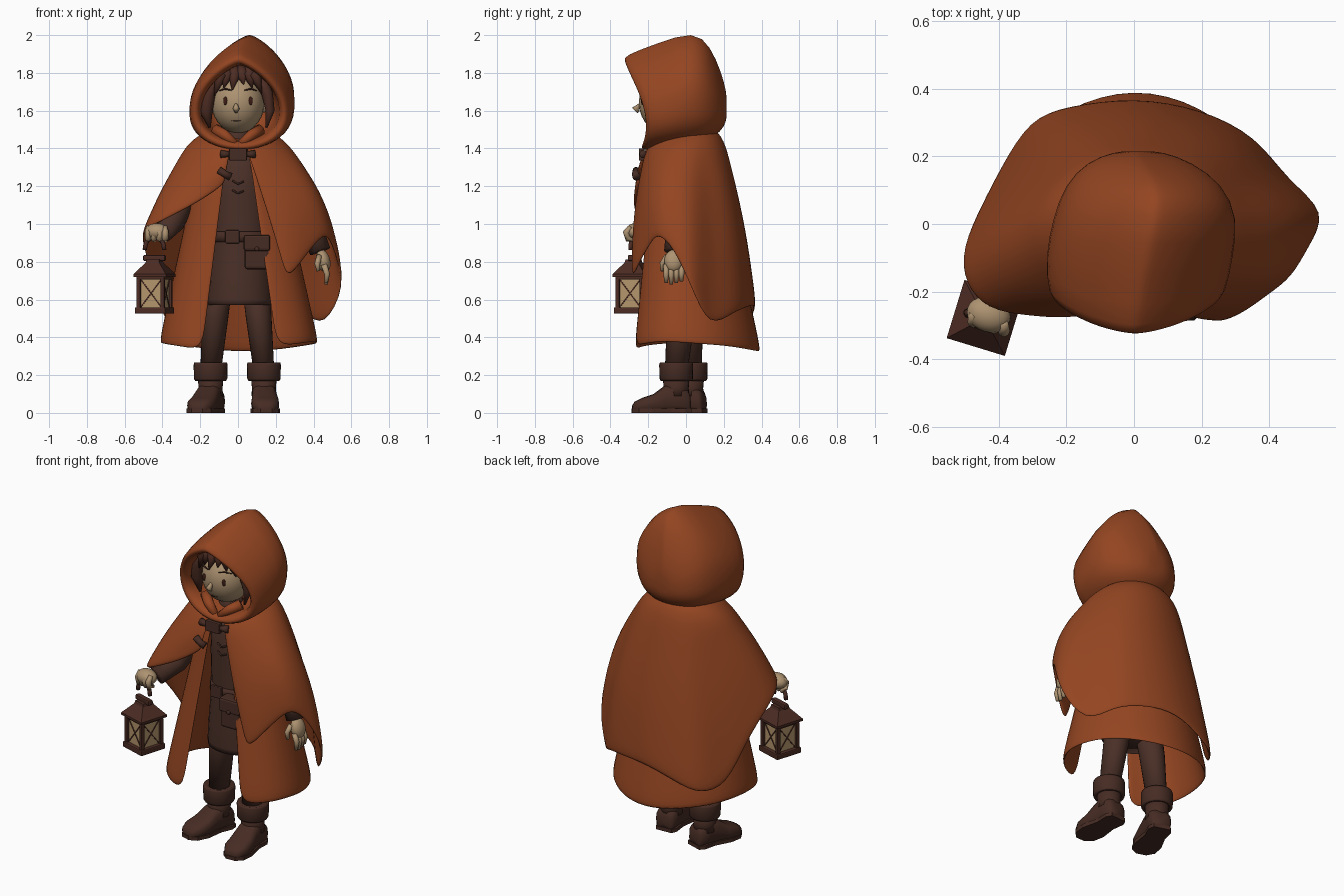
import bpy, bmesh, math
from mathutils import Vector, Matrix, Euler

def material(name, rgb):
    m = bpy.data.materials.new(name)
    m.diffuse_color = (*rgb, 1)
    return m

CLOTH = material("rust orange cloth", (0.295, 0.060, 0.0155))
BROWN = material("dark brown clothes", (0.068, 0.029, 0.020))
LEATHER = material("brown leather", (0.062, 0.025, 0.017))
HAIR = material("hair brown", (0.075, 0.026, 0.017))
SKIN = material("skin", (0.42, 0.29, 0.165))
METAL = material("lantern metal", (0.072, 0.025, 0.017))
GLASS = material("lantern glass", (0.45, 0.30, 0.15))
INK = material("eye dark", (0.05, 0.012, 0.008))

def finish(name, bm, mat, smooth=True, subsurf=0, thick=0, bevel=0):
    bmesh.ops.recalc_face_normals(bm, faces=bm.faces)
    me = bpy.data.meshes.new(name)
    bm.to_mesh(me)
    bm.free()
    me.materials.append(mat)
    for p in me.polygons:
        p.use_smooth = smooth
    ob = bpy.data.objects.new(name, me)
    bpy.context.collection.objects.link(ob)
    if thick:
        s = ob.modifiers.new("thickness", 'SOLIDIFY')
        s.thickness, s.offset = thick, 0
    if bevel:
        b = ob.modifiers.new("bevel", 'BEVEL')
        b.width, b.segments = bevel, 2
    if subsurf:
        s = ob.modifiers.new("subdivide", 'SUBSURF')
        s.levels = s.render_levels = subsurf
    return ob

def loft(name, rings, mat, closed=True, caps=True, **kw):
    bm = bmesh.new()
    vs = [[bm.verts.new(p) for p in r] for r in rings]
    n = len(vs[0])
    for a, b in zip(vs, vs[1:]):
        for i in range(n if closed else n - 1):
            j = (i + 1) % n
            bm.faces.new((a[i], a[j], b[j], b[i]))
    if caps:
        for r in (vs[0], vs[-1]):
            c = bm.verts.new(sum((v.co for v in r), Vector()) / n)
            for i in range(n):
                bm.faces.new((r[i], r[(i + 1) % n], c))
    return finish(name, bm, mat, **kw)

def tube(name, pts, radii, mat, M=Matrix(), n=12, **kw):
    pts = [Vector(p) for p in pts]
    rings = []
    for i, p in enumerate(pts):
        t = (pts[min(i + 1, len(pts) - 1)] - pts[max(i - 1, 0)]).normalized()
        u = t.cross(Vector((0, 1, 0.01)) if abs(t.y) < 0.9 else Vector((1, 0, 0))).normalized()
        v = t.cross(u)
        rings.append([M @ (p + radii[i] * (math.cos(a) * u + math.sin(a) * v))
                      for a in (math.tau * k / n for k in range(n))])
    return loft(name, rings, mat, **kw)

def ellipse_stack(name, rows, mat, n=24, **kw):
    # rows of (x, y, z, rx, ry)
    return loft(name, [[(x + rx * math.cos(math.tau * k / n), y + ry * math.sin(math.tau * k / n), z)
                        for k in range(n)] for x, y, z, rx, ry in rows], mat, **kw)

def ball(name, loc, size, mat, rot=(0, 0, 0)):
    bm = bmesh.new()
    M = Matrix.Translation(loc) @ Euler(rot).to_matrix().to_4x4() @ Matrix.Diagonal((*size, 1))
    bmesh.ops.create_uvsphere(bm, u_segments=24, v_segments=14, radius=1, matrix=M)
    return finish(name, bm, mat)

def box(name, loc, size, mat, rot=(0, 0, 0), M=Matrix(), bevel=0.006):
    bm = bmesh.new()
    T = M @ Matrix.Translation(loc) @ Euler(rot).to_matrix().to_4x4() @ Matrix.Diagonal((*size, 1))
    bmesh.ops.create_cube(bm, size=1, matrix=T)
    return finish(name, bm, mat, smooth=False, bevel=bevel)

# Draped cloth: one column per hem point, swept from the neck over the shoulder
def drape(name, hem, rx, ry, top, a0, a1, bulge, side):
    cols = []
    for i, h in enumerate(hem):
        a = math.radians(a0 + (a1 - a0) * i / (len(hem) - 1))
        c, s = math.cos(a), math.sin(a)
        sh = Vector((rx * c, ry * s - 0.01, top + 0.03 * s))
        col = [Vector((0.65 * rx * c, 0.72 * ry * s - 0.01, top + 0.06 + 0.02 * s)), sh]
        for k in range(1, 7):
            t = k / 6
            b = (bulge + side * max(0, c)) * math.sin(math.pi * t)
            p = sh.lerp(Vector(h), t) + b * Vector((c, s, 0))
            col.append(p + 0.006 * t * math.sin(9 * a) * Vector((c, s, 0)))
        cols.append(col)
    return loft(name, cols, CLOTH, closed=False, caps=False, thick=0.022, subsurf=2)

drape("upper_cape", [
    (-0.07, -0.25, 1.21), (-0.20, -0.27, 1.12), (-0.32, -0.27, 1.06), (-0.43, -0.25, 1.00),
    (-0.505, -0.18, 0.97), (-0.505, -0.08, 0.90), (-0.45, 0.06, 0.71), (-0.39, 0.16, 0.46),
    (-0.31, 0.31, 0.445), (-0.20, 0.345, 0.49), (0.0, 0.37, 0.57), (0.20, 0.34, 0.56),
    (0.36, 0.25, 0.53), (0.455, 0.125, 0.435), (0.57, 0.03, 0.66), (0.515, -0.07, 0.88),
    (0.46, -0.15, 0.955), (0.40, -0.20, 0.88), (0.33, -0.25, 0.79), (0.26, -0.285, 0.70)],
    0.262, 0.205, 1.42, -98, -440, 0.015, 0.04)
drape("long_cloak", [
    (-0.185, -0.265, 0.325), (-0.30, -0.25, 0.345), (-0.405, -0.14, 0.36), (-0.41, 0.05, 0.37),
    (-0.36, 0.22, 0.36), (-0.20, 0.35, 0.335), (0, 0.40, 0.315), (0.20, 0.355, 0.325),
    (0.36, 0.22, 0.35), (0.42, 0.05, 0.36), (0.415, -0.12, 0.375), (0.33, -0.23, 0.36),
    (0.20, -0.265, 0.345)], 0.20, 0.17, 1.36, -108, -432, 0, 0)

# Hood: pointed egg rings, from the inside lining over the rim to the back
def hood_ring(cx, yt, zt, yb, zb, w, bend=0, e=0.75, n=28):
    out = []
    for k in range(n):
        a = math.tau * k / n
        c = math.cos(a)
        c = c if c > 0 else -abs(c) ** e
        f = (c + 1) / 2
        u = math.sin(a) * math.sqrt(abs(math.sin(a / 2))) / 0.86
        out.append((w * u + cx * f + 0.012, yb + (yt - yb) * f + bend * u * u, zb + (zt - zb) * f))
    return out

loft("hood", [hood_ring(*r) for r in (
    (0, 0.10, 1.80, 0.08, 1.50, 0.16), (0, -0.09, 1.85, -0.05, 1.46, 0.20, 0.03),
    (0, -0.30, 1.835, -0.215, 1.44, 0.205, 0.05, 0.95), (-0.01, -0.33, 1.865, -0.24, 1.41, 0.235, 0.05, 0.95),
    (-0.01, -0.325, 1.895, -0.23, 1.385, 0.265, 0.06, 0.9), (0.01, -0.16, 1.955, -0.12, 1.40, 0.28, 0.04),
    (0.06, 0.045, 2.03, 0.0, 1.405, 0.275), (0.045, 0.13, 1.94, 0.11, 1.43, 0.235),
    (0.01, 0.185, 1.81, 0.185, 1.49, 0.155), (0.0, 0.215, 1.70, 0.215, 1.54, 0.07))],
    CLOTH, subsurf=1)

# Head, face and hair
ball("head", (0, -0.10, 1.64), (0.14, 0.15, 0.16), SKIN)
ball("hair_cap", (0, -0.055, 1.68), (0.16, 0.16, 0.155), HAIR)
tube("nose", [(-0.01, -0.235, 1.64), (-0.01, -0.268, 1.61), (-0.01, -0.25, 1.592)], [0.006, 0.018, 0.008], SKIN)
tube("mouth", [(-0.035, -0.214, 1.548), (-0.01, -0.221, 1.545), (0.015, -0.219, 1.548)], [0.002] * 3, LEATHER, n=6)
for s in (-1, 1):
    ball("eye", (s * 0.067, -0.232, 1.652), (0.011, 0.006, 0.022), INK)
    tube("eyebrow", [(s * 0.035, -0.238, 1.708), (s * 0.07, -0.228, 1.716), (s * 0.10, -0.20, 1.705)],
         [0.003, 0.005, 0.002], HAIR, n=6)
    ball("ear", (s * 0.138, -0.10, 1.63), (0.018, 0.028, 0.04), SKIN)
    tube("side_lock", [(s * 0.11, -0.15, 1.79), (s * 0.155, -0.16, 1.69), (s * 0.17, -0.15, 1.60),
                       (s * 0.15, -0.15, 1.51)], [0.03, 0.038 if s < 0 else 0.03, 0.036 if s < 0 else 0.024, 0.006], HAIR)
for x0, x1, z in ((-0.09, -0.125, 1.68), (-0.06, -0.075, 1.72), (-0.02, -0.03, 1.71),
                  (0.02, 0.03, 1.74), (0.06, 0.075, 1.72), (0.09, 0.125, 1.69)):
    tube("hair_bang", [(x0 * 0.8, -0.16, 1.83), (x0, -0.215, 1.79), (x1, -0.252 + abs(x1) * 0.45, z)],
         [0.03, 0.034, 0.003], HAIR, n=8)

# Tunic, neck, belt, pouch
ellipse_stack("tunic", [(0.01, -0.02, z, rx, ry) for z, rx, ry in (
    (0.57, 0.172, 0.145), (0.60, 0.174, 0.147), (0.75, 0.165, 0.14), (0.93, 0.15, 0.13),
    (1.15, 0.155, 0.135), (1.30, 0.15, 0.13), (1.40, 0.08, 0.08))], BROWN)
ellipse_stack("neck_collar", [(0, -0.06, 1.36, 0.08, 0.08), (0, -0.07, 1.52, 0.06, 0.06)], BROWN)
for s in (-1, 1):
    tube("hood_fold_under_chin", [(s * 0.12, -0.14, 1.50), (s * 0.07, -0.18, 1.47), (s * 0.015, -0.20, 1.425)],
         [0.03, 0.028, 0.02], CLOTH)
ellipse_stack("belt", [(0.01, -0.02, 0.905, 0.16, 0.14), (0.01, -0.02, 0.96, 0.158, 0.14)], LEATHER)
box("buckle", (-0.03, -0.162, 0.932), (0.075, 0.02, 0.07), LEATHER)
box("pouch", (0.10, -0.185, 0.84), (0.13, 0.075, 0.16), LEATHER, bevel=0.015)
box("pouch_flap", (0.10, -0.19, 0.90), (0.14, 0.085, 0.085), LEATHER, bevel=0.012)
ball("pouch_button", (0.10, -0.235, 0.868), (0.012, 0.008, 0.012), LEATHER)
for z in (1.22, 1.17):
    tube("tunic_lacing", [(-0.03, -0.155, z + 0.01), (0, -0.16, z - 0.008), (0.03, -0.155, z + 0.005)],
         [0.005] * 3, LEATHER, n=6)

# Cape clasp and toggle
box("clasp_plate", (0, -0.235, 1.368), (0.095, 0.03, 0.065), LEATHER)
for s in (-1, 1):
    tube("clasp_toggle", [(s * 0.045, -0.235, 1.37), (s * 0.09, -0.225, 1.37)], [0.014, 0.022], LEATHER)
tube("lower_toggle", [(-0.10, -0.262, 1.285), (-0.07, -0.268, 1.265), (-0.04, -0.262, 1.25)], [0.02, 0.018, 0.022], LEATHER)

# Legs and boots
for s, x, yc, leg_x, turn in ((-1, -0.145, 0.025, -0.12, -18), (1, 0.137, -0.052, 0.11, 3)):
    ellipse_stack("leg", [(leg_x * 0.85, -0.01, 0.70, 0.075, 0.08), (leg_x, yc * 0.5, 0.50, 0.068, 0.075),
                          (x, yc, 0.22, 0.055, 0.06)], BROWN)
    M = Matrix.Translation((x, yc, 0)) @ Matrix.Rotation(math.radians(turn), 4, 'Z')
    foot = []
    for y, w, h in ((0.075, 0.045, 0.09), (0.062, 0.06, 0.12), (0.0, 0.064, 0.17), (-0.06, 0.066, 0.145),
                    (-0.12, 0.074, 0.10), (-0.18, 0.072, 0.08), (-0.22, 0.05, 0.06), (-0.232, 0.03, 0.04)):
        foot.append([M @ Vector((w * math.copysign(abs(math.cos(a)) ** 0.7, math.cos(a)), y,
                                 max(0.006, h / 2 + h / 2 * math.copysign(abs(math.sin(a)) ** 0.7, math.sin(a)))))
                     for a in (math.tau * k / 16 for k in range(16))])
    loft("boot_foot", foot, LEATHER)
    sole = [M @ Vector((w, y, 0)) for w, y in ((0.05, 0.078), (0.066, 0.045), (0.06, -0.03), (0.078, -0.13),
            (0.068, -0.2), (0.03, -0.235), (-0.03, -0.235), (-0.068, -0.2), (-0.078, -0.13),
            (-0.06, -0.03), (-0.066, 0.045), (-0.05, 0.078))]
    loft("boot_sole", [sole, [p + Vector((0, 0, 0.022)) for p in sole]], LEATHER, smooth=False)
    ellipse_stack("boot_shaft", [(x, yc, 0.09, 0.066, 0.07), (x, yc, 0.13, 0.063, 0.066), (x, yc, 0.20, 0.07, 0.072)], LEATHER)
    ellipse_stack("boot_cuff", [(x, yc, z, r, r) for z, r in ((0.175, 0.072), (0.17, 0.082), (0.18, 0.088),
                  (0.255, 0.09), (0.268, 0.086), (0.262, 0.06))], LEATHER)

# Arms and hands
tube("lantern_arm_sleeve", [(-0.17, -0.01, 1.33), (-0.29, -0.02, 1.13), (-0.34, -0.10, 1.01), (-0.40, -0.215, 0.955)],
     [0.07, 0.065, 0.06, 0.056], BROWN)
tube("free_arm_sleeve", [(0.17, -0.01, 1.33), (0.32, -0.02, 1.12), (0.40, -0.05, 0.95), (0.435, -0.06, 0.855)],
     [0.07, 0.065, 0.058, 0.056], BROWN)
ball("lantern_hand", (-0.43, -0.268, 0.96), (0.066, 0.052, 0.044), SKIN, (0, 0, -0.3))
ball("free_hand", (0.452, -0.065, 0.805), (0.036, 0.05, 0.06), SKIN, (0, -0.25, 0))
for k in range(4):
    x = -0.475 + 0.03 * k
    y = -0.265 - 0.009 * k
    tube("gripping_finger", [(x, y, 0.985), (x, y - 0.025, 0.955), (x, y - 0.015, 0.92), (x, y + 0.02, 0.915)],
         [0.013, 0.018, 0.016, 0.012], SKIN, n=8)
    y = -0.105 + 0.027 * k
    tube("hanging_finger", [(0.455, y, 0.785), (0.472, y, 0.735), (0.466, y, 0.68 + 0.008 * abs(k - 1))],
         [0.016, 0.015, 0.009], SKIN, n=8)
tube("thumb", [(0.43, -0.10, 0.83), (0.42, -0.125, 0.79), (0.425, -0.125, 0.75)], [0.016, 0.015, 0.009], SKIN, n=8)

# Lantern, built upright then turned and placed below the hand
L = Matrix.Translation((-0.442, -0.278, 0)) @ Matrix.Rotation(math.radians(-17), 4, 'Z')
box("lantern_base", (0, 0, 0.542), (0.17, 0.17, 0.034), METAL, M=L)
box("lantern_top_plate", (0, 0, 0.715), (0.155, 0.155, 0.02), METAL, M=L)
box("lantern_glass", (0, 0, 0.633), (0.126, 0.126, 0.15), GLASS, M=L, bevel=0)
def square(h, z):
    return [L @ Vector((a * h, b * h, z)) for a, b in ((1, 1), (-1, 1), (-1, -1), (1, -1))]
loft("lantern_roof", [square(0.09, 0.72), square(0.09, 0.734), square(0.038, 0.795), square(0.034, 0.812)],
     METAL, smooth=False)
for k in range(4):
    R = L @ Matrix.Rotation(math.pi / 2 * k, 4, 'Z')
    box("lantern_post", (0.066, 0.066, 0.633), (0.022, 0.022, 0.16), METAL, M=R, bevel=0.003)
    for s in (-1, 1):
        box("lantern_cross_bar", (0, -0.064, 0.633), (0.006, 0.006, 0.185), METAL, (0, s * 0.66, 0), R, 0)
tube("lantern_handle", [(-0.055 * math.cos(a), 0, 0.79 + 0.14 * math.sin(a) ** 0.4)
     for a in (math.pi * k / 16 for k in range(1, 16))], [0.012] * 15, METAL, M=L, n=8)
box("lantern_cap", (0, 0, 0.82), (0.12, 0.03, 0.03), METAL, M=L)
